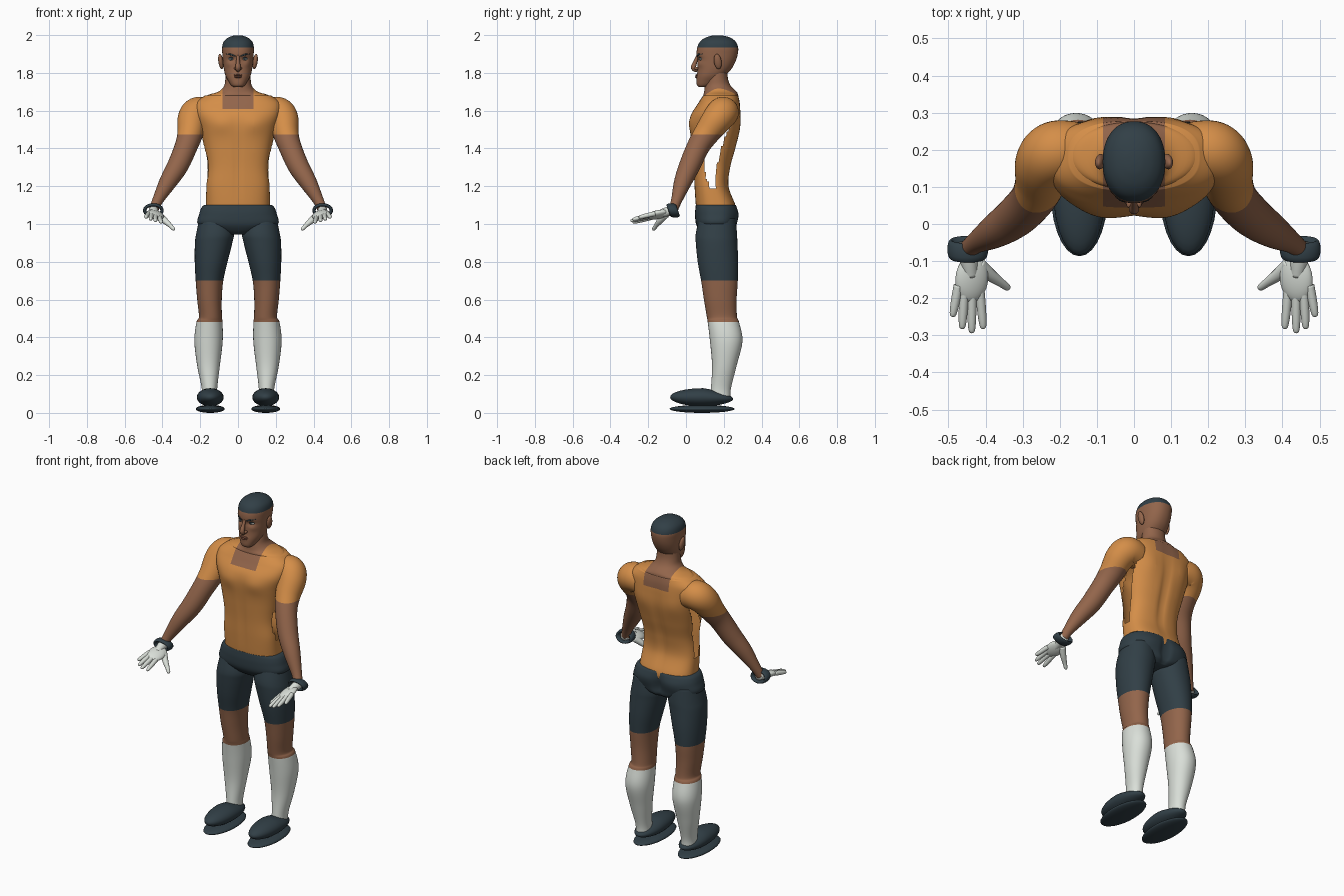
import bpy, bmesh, math
from mathutils import Vector, Matrix

if "Cube" in bpy.data.objects:
    bpy.data.objects.remove(bpy.data.objects["Cube"])


def material(name, rgb):
    m = bpy.data.materials.new(name)
    m.use_nodes = True
    m.diffuse_color = (*rgb, 1)
    bsdf = m.node_tree.nodes["Principled BSDF"]
    bsdf.inputs["Base Color"].default_value = (*rgb, 1)
    bsdf.inputs["Roughness"].default_value = 0.8
    return m


SKIN = material("brown skin", (0.29, 0.13, 0.07))
SHIRT = material("orange cloth", (0.66, 0.27, 0.065))
DARK = material("dark slate", (0.031, 0.05, 0.062))
WHITE = material("pale white", (0.7, 0.74, 0.69))
LIP = material("lip brown", (0.19, 0.075, 0.045))


def resample(rows, k):
    """Catmull-Rom subdivision of rows of numbers."""
    pts = [rows[0]] + list(rows) + [rows[-1]]
    out = []
    for a, b, c, d in zip(pts, pts[1:], pts[2:], pts[3:]):
        for i in range(k):
            t = i / k
            out.append([0.5 * (2*q + (r-p)*t + (2*p - 5*q + 4*r - s)*t*t + (3*q - p - 3*r + s)*t**3)
                        for p, q, r, s in zip(a, b, c, d)])
    return out + [list(rows[-1])]


def skin_rings(rings):
    bm = bmesh.new()
    vs = [[bm.verts.new(p) for p in ring] for ring in rings]
    n = len(vs[0])
    for a, b in zip(vs, vs[1:]):
        for i in range(n):
            bm.faces.new((a[i], a[(i+1) % n], b[(i+1) % n], b[i]))
    bm.faces.new(vs[0])
    bm.faces.new(vs[-1])
    return bm


def loft(rows, power, k=5, n=64):
    """Stack of superellipses; a row is z, centre x, half width, front y, back y."""
    def signed(v):
        return math.copysign(abs(v) ** (2 / power), v)
    rings = []
    for z, cx, hx, yf, yb in resample(rows, k):
        angles = [math.tau * i / n for i in range(n)]
        rings.append([(cx + hx*signed(math.cos(t)), (yf+yb)/2 + (yb-yf)/2*signed(math.sin(t)), z)
                      for t in angles])
    return skin_rings(rings)


def tube(path, k=5, n=20):
    """Round sweep along a path of x, y, z, radius."""
    pts = resample(path, k)
    pos = [Vector(p[:3]) for p in pts]
    rings, side = [], Vector((1, 0, 0))
    for i, p in enumerate(pts):
        tan = (pos[min(i+1, len(pos)-1)] - pos[max(i-1, 0)]).normalized()
        side = (side - tan * side.dot(tan)).normalized()
        up = tan.cross(side)
        r = max(p[3], 0.001)
        rings.append([pos[i] + r*(side*math.cos(a) + up*math.sin(a))
                      for a in (math.tau*j/n for j in range(n))])
    return skin_rings(rings)


def ball(center, size, roll=0, pitch=0):
    bm = bmesh.new()
    m = (Matrix.Translation(center) @ Matrix.Rotation(roll, 4, 'Y')
         @ Matrix.Rotation(pitch, 4, 'X') @ Matrix.Diagonal((*size, 1)))
    bmesh.ops.create_uvsphere(bm, u_segments=28, v_segments=16, radius=1, matrix=m)
    return bm


def bump(bm, x, z, sx, sz, amount, front):
    """Push the front or back surface out, the same on both sides."""
    mid = 0.155
    for v in bm.verts:
        if (v.co.y < mid) == front:
            g = math.exp(-((abs(v.co.x)-x)/sx)**2 - ((v.co.z-z)/sz)**2)
            v.co.y += amount * g * (-1 if front else 1) * min(1, abs(v.co.y-mid)/0.05)


def cut(bm, axis, value):
    co, no = [0, 0, 0], [0, 0, 0]
    co[axis], no[axis] = value, 1
    bmesh.ops.bisect_plane(bm, geom=bm.verts[:] + bm.edges[:] + bm.faces[:], dist=1e-5,
                           plane_co=co, plane_no=no)


def finish(name, bm, mats, rule=None, mirror=False):
    bmesh.ops.recalc_face_normals(bm, faces=bm.faces[:])
    for f in bm.faces:
        f.smooth = True
        if rule:
            f.material_index = rule(f.calc_center_median())
    me = bpy.data.meshes.new(name)
    bm.to_mesh(me)
    bm.free()
    for m in mats:
        me.materials.append(m)
    ob = bpy.data.objects.new(name, me)
    bpy.context.collection.objects.link(ob)
    if mirror:
        ob.modifiers.new("Mirror", 'MIRROR')
    return ob


# Torso: shirt with a square neckline and open side slits
torso = loft([(1.06, 0, .17, .06, .26), (1.1, 0, .17, .052, .262), (1.2, 0, .167, .045, .226),
              (1.3, 0, .162, .04, .235), (1.4, 0, .178, .032, .262), (1.5, 0, .2, .024, .285),
              (1.58, 0, .225, .03, .288), (1.64, 0, .225, .065, .285), (1.68, 0, .175, .09, .277)],
             2.6, k=8, n=80)
bump(torso, .09, 1.53, .07, .05, .012, True)      # chest
bump(torso, 0, 1.3, .012, .18, -.006, True)       # belly line
bump(torso, 0, 1.38, .02, .2, -.014, False)       # spine
bump(torso, .11, 1.53, .05, .07, .006, False)     # shoulder blades
slit = []
for f in torso.faces:
    c = f.calc_center_median()
    if 1.19 < c.z < 1.52 and abs(c.x) > .12:
        if abs(c.y - .13 - 1.6*(c.z-1.28)**2) < .012 + .024*math.sin(math.pi*(c.z-1.19)/.33):
            slit.append(f)
bmesh.ops.delete(torso, geom=slit, context='FACES')
for axis, value in ((0, .083), (0, -.083), (2, 1.61)):
    cut(torso, axis, value)
finish("shirt_torso", torso, [SHIRT, SKIN], lambda c: int(abs(c.x) < .083 and c.z > 1.61))

# Neck flaring into the shoulders
neck = loft([(1.64, 0, .2, .09, .275), (1.68, 0, .165, .092, .275), (1.7, 0, .105, .096, .268),
             (1.73, 0, .074, .1, .238), (1.77, 0, .067, .108, .222), (1.83, 0, .065, .115, .22)], 2.1)
for x in (.083, -.083):
    cut(neck, 0, x)
finish("neck", neck, [SHIRT, SKIN], lambda c: int(abs(c.x) < .083))

# Head with a close cap of hair
head = loft([(1.725, 0, .024, .068, .11), (1.735, 0, .037, .058, .14), (1.755, 0, .05, .055, .175),
             (1.785, 0, .066, .058, .208), (1.82, 0, .075, .061, .24), (1.86, 0, .08, .061, .262),
             (1.9, 0, .083, .056, .274), (1.935, 0, .084, .06, .276), (1.965, 0, .076, .074, .263),
             (1.985, 0, .055, .1, .238), (1.996, 0, .028, .133, .203), (1.999, 0, .006, .16, .175)],
            2.2, k=6)
bump(head, .034, 1.873, .02, .013, -.01, True)    # eye sockets
bump(head, .05, 1.845, .018, .015, .004, True)    # cheekbones
bump(head, 0, 1.78, .025, .012, .004, True)       # mouth
cut(head, 2, 1.935)
finish("head", head, [SKIN, DARK], lambda c: int(c.z > 1.935))

# Face
finish("nose", tube([(0, .064, 1.895, .007), (0, .05, 1.86, .01), (0, .04, 1.83, .014),
                     (0, .052, 1.815, .011), (0, .065, 1.812, .003)]), [SKIN])
finish("nostrils", ball((.013, .055, 1.824), (.008, .012, .008)), [SKIN], mirror=True)
finish("upper_lip", ball((0, .057, 1.788), (.025, .008, .005)), [LIP])
finish("lower_lip", ball((0, .057, 1.779), (.021, .009, .006)), [LIP])
finish("eyes", ball((.035, .081, 1.873), (.016, .012, .007)), [WHITE], mirror=True)
finish("irises", ball((.034, .0705, 1.873), (.006, .004, .006)), [DARK], mirror=True)
finish("upper_lids", tube([(.018, .078, 1.874, .002), (.035, .07, 1.881, .003),
                           (.053, .087, 1.875, .002)]), [DARK], mirror=True)
finish("eyebrows", tube([(.014, .06, 1.888, .003), (.036, .067, 1.897, .005),
                         (.062, .089, 1.9, .002)]), [DARK], mirror=True)
finish("ears", ball((.091, .168, 1.86), (.013, .02, .041), roll=.15, pitch=.15), [SKIN], mirror=True)

# Arms with short sleeves
arms = tube([(.15, .2, 1.585, .075), (.21, .195, 1.59, .083), (.24, .165, 1.555, .08),
             (.253, .11, 1.48, .068), (.275, .065, 1.41, .06), (.318, .02, 1.31, .056),
             (.372, -.018, 1.22, .046), (.425, -.05, 1.125, .029), (.447, -.068, 1.075, .025)],
            k=8, n=40)
cut(arms, 2, 1.475)
finish("arms", arms, [SKIN, SHIRT], lambda c: int(c.z > 1.475), mirror=True)

# Wristbands
rings = []
for i in range(33):
    a = math.tau * i / 32
    rings.append((.448 + .046*math.cos(a), -.068 - .01*math.sin(a), 1.072 + .029*math.sin(a)))
band = bmesh.new()
loops = [[band.verts.new((x + .009*math.cos(b)*(x-.448)/.046, y + .026*math.sin(b),
                          z + .009*math.cos(b)*(z-1.072)/.029))
          for b in (math.tau*j/12 for j in range(12))] for x, y, z in rings[:-1]]
for i in range(32):
    for j in range(12):
        a, b = loops[i], loops[(i+1) % 32]
        band.faces.new((a[j], a[(j+1) % 12], b[(j+1) % 12], b[j]))
finish("wristbands", band, [DARK], mirror=True)

# Gloved hands
finish("glove_wrists", tube([(.448, -.05, 1.077, .024), (.446, -.09, 1.068, .025),
                             (.44, -.14, 1.053, .02)]), [WHITE], mirror=True)
finish("glove_palms", ball((.437, -.147, 1.05), (.046, .066, .02), roll=-.3, pitch=.2),
       [WHITE], mirror=True)
fingers = {"little": ((.473, -.165, 1.055), (.489, -.25, 1.035)),
           "ring": ((.457, -.175, 1.05), (.463, -.283, 1.024)),
           "middle": ((.437, -.18, 1.043), (.437, -.294, 1.016)),
           "index": ((.416, -.175, 1.036), (.406, -.283, 1.008))}
for name, (base, tip) in fingers.items():
    a, b = Vector(base), Vector(tip)
    path = [(*a.lerp(b, t), r) for t, r in ((0, .013), (.4, .0125), (.75, .011), (.95, .008), (1, .002))]
    finish(name + "_fingers", tube(path, n=14), [WHITE], mirror=True)
finish("thumbs", tube([(.42, -.105, 1.05, .018), (.39, -.135, 1.02, .017), (.36, -.157, .993, .012),
                       (.341, -.171, .973, .009), (.336, -.175, .968, .002)]), [WHITE], mirror=True)

# Shorts: hips
hips = loft([(.945, 0, .06, .1, .24), (.965, 0, .14, .075, .262), (1.0, 0, .212, .053, .268),
             (1.05, 0, .206, .048, .275), (1.085, 0, .194, .05, .27), (1.1, 0, .18, .052, .264)], 2.5)
bump(hips, .1, 1.04, .06, .045, .008, False)
bump(hips, 0, 1.02, .02, .07, -.025, False)
finish("shorts_hips", hips, [DARK])

# Legs: shorts, bare knees and long socks
legs = loft([(1.03, .117, .088, .07, .262), (.95, .121, .1, .052, .27), (.9, .129, .099, .052, .272),
             (.8, .142, .087, .062, .276), (.7, .151, .073, .08, .274), (.6, .151, .065, .095, .268),
             (.51, .146, .061, .11, .27), (.48, .151, .069, .115, .281), (.38, .156, .075, .127, .299),
             (.25, .156, .06, .138, .268), (.13, .151, .041, .132, .238), (.07, .15, .042, .125, .235)],
            2.1, k=6, n=48)
for z in (.7, .48):
    cut(legs, 2, z)
finish("legs", legs, [DARK, SKIN, WHITE], lambda c: int(c.z < .7) + int(c.z < .48), mirror=True)

# Shoes: rounded uppers, lower at the heel, over thin soles
shoes = ball((.147, .083, .083), (.071, .167, .048))
for v in shoes.verts:
    v.co.z -= .022 * max(0, (v.co.y - .08) / .167) * max(0, (v.co.z - .05) / .08)
    v.co.y += .01 * (1 - abs(v.co.y - .083) / .167)
finish("shoe_uppers", shoes, [DARK], mirror=True)
finish("shoe_soles", ball((.147, .085, .021), (.077, .172, .021)), [DARK], mirror=True)
